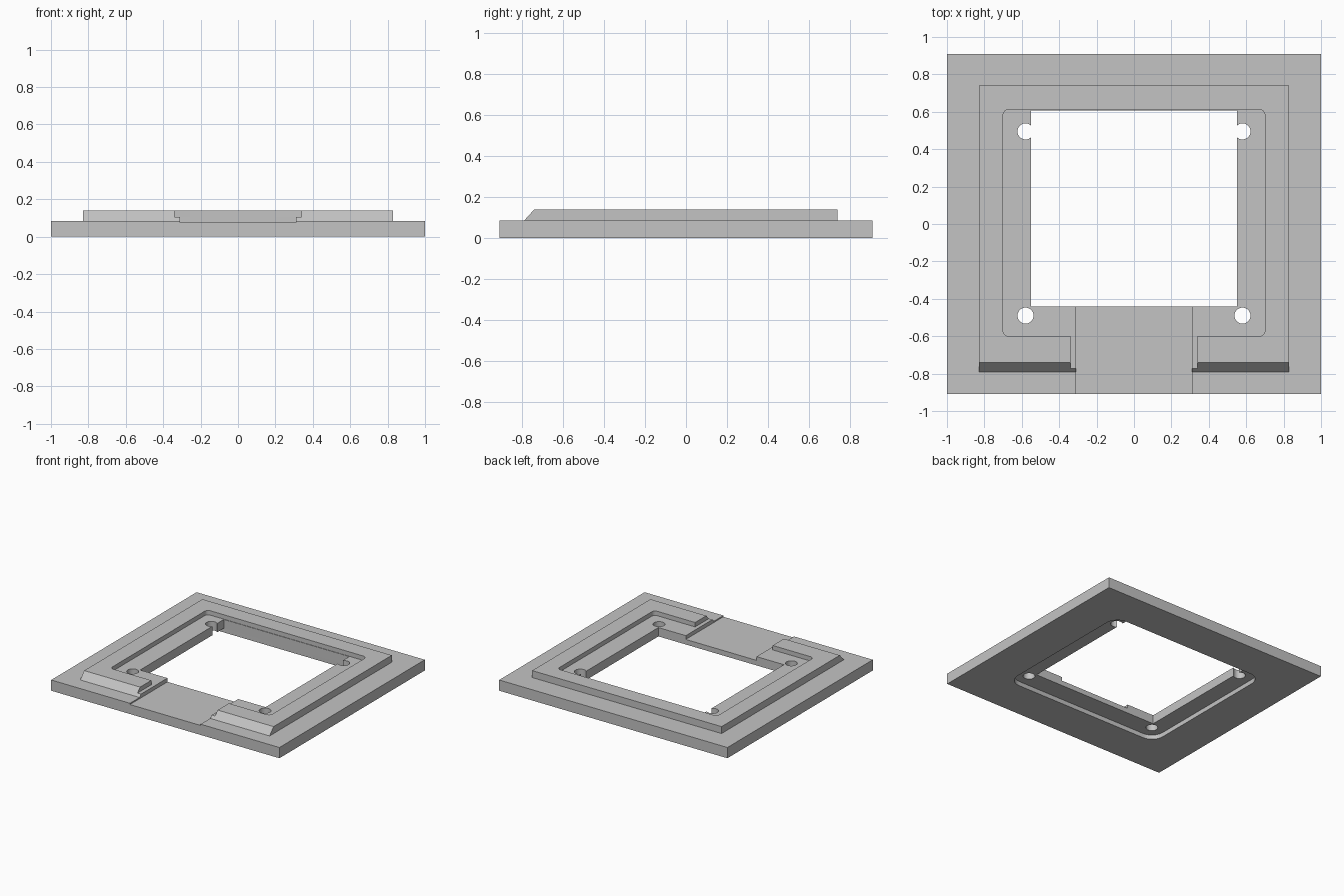
import bpy, bmesh, math
from mathutils import Vector

if "Cube" in bpy.data.objects:
    bpy.data.objects.remove(bpy.data.objects["Cube"])

grey = bpy.data.materials.new("plain grey")
grey.diffuse_color = (0.55, 0.55, 0.55, 1)
grey.use_nodes = True
grey.node_tree.nodes["Principled BSDF"].inputs["Base Color"].default_value = grey.diffuse_color


def prism(name, base, shift):
    """Extrude a flat outline of 3D points along a vector."""
    bm = bmesh.new()
    face = bm.faces.new([bm.verts.new(p) for p in base])
    top = bmesh.ops.extrude_face_region(bm, geom=[face])["geom"]
    bmesh.ops.translate(bm, vec=Vector(shift),
                        verts=[v for v in top if isinstance(v, bmesh.types.BMVert)])
    bmesh.ops.recalc_face_normals(bm, faces=bm.faces)
    mesh = bpy.data.meshes.new(name)
    bm.to_mesh(mesh)
    bm.free()
    obj = bpy.data.objects.new(name, mesh)
    bpy.context.collection.objects.link(obj)
    return obj


def block(name, x, y0, y1, z0, z1, r=0.0):
    """Box symmetric in x, with optional rounded vertical corners."""
    pts = []
    steps = 6 if r else 0
    for i, (cx, cy) in enumerate([(x - r, y1 - r), (r - x, y1 - r),
                                  (r - x, y0 + r), (x - r, y0 + r)]):
        for k in range(steps + 1):
            a = math.pi / 2 * (i + (k / steps if steps else 0))
            pts.append((cx + r * math.cos(a), cy + r * math.sin(a), z0))
    return prism(name, pts, (0, 0, z1 - z0))


def combine(body, tool, operation):
    mod = body.modifiers.new(operation.lower(), "BOOLEAN")
    mod.operation, mod.object, mod.solver = operation, tool, "EXACT"
    bpy.context.view_layer.objects.active = body
    bpy.ops.object.modifier_apply(modifier=mod.name)
    bpy.data.objects.remove(tool)


# Base plate
frame = block("mounting_frame", 1.0, -0.91, 0.91, 0, 0.085)
frame.data.materials.append(grey)

# Raised rim with a sloped front edge
profile = [(-0.79, 0.05), (-0.79, 0.085), (-0.74, 0.14), (0.74, 0.14), (0.74, 0.05)]
rim = prism("raised_rim", [(-0.83, y, z) for y, z in profile], (1.66, 0, 0))
rim.data.materials.append(grey)
combine(frame, rim, "UNION")

# Top pocket, underside recess, window, front channel and its stepped shoulder
cuts = [
    block("top_pocket", 0.70, -0.60, 0.612, 0.105, 0.3, r=0.03),
    block("under_recess", 0.685, -0.595, 0.612, -0.1, 0.035, r=0.1),
    block("window", 0.55, -0.44, 0.608, -0.2, 0.4),
    block("channel_shoulder", 0.34, -1.1, -0.5, 0.105, 0.32),
    block("front_channel", 0.31, -1.2, -0.3, 0.075, 0.35),
]
# Screw holes in the four corners
for x in (-0.58, 0.58):
    for y in (-0.49, 0.495):
        ring = [(x + 0.043 * math.cos(k * math.pi / 16),
                 y + 0.043 * math.sin(k * math.pi / 16), -0.25) for k in range(32)]
        cuts.append(prism("screw_hole", ring, (0, 0, 0.7)))
for c in cuts:
    combine(frame, c, "DIFFERENCE")

# Smooth the round corners and holes, keep the edges crisp
bpy.ops.object.select_all(action="DESELECT")
frame.select_set(True)
bpy.context.view_layer.objects.active = frame
bpy.ops.object.shade_smooth_by_angle(angle=math.radians(30))
